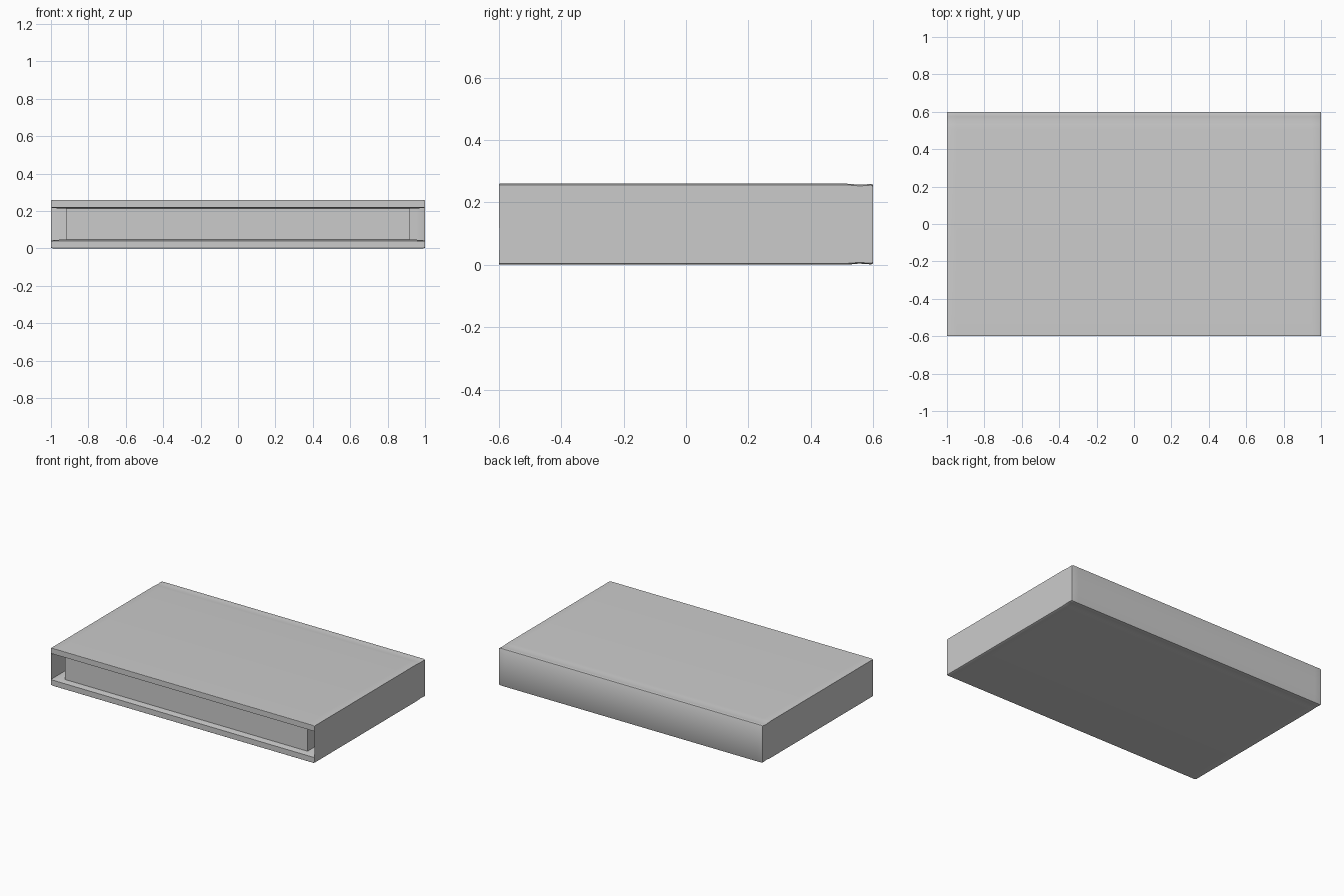
import bpy, bmesh

if "Cube" in bpy.data.objects:
    bpy.data.objects.remove(bpy.data.objects["Cube"])

MID = 0.13  # half the closed book's height


def outline(inset, inner_z, spine_y):
    """C-shaped cover cross-section in (y, z), mirrored about mid height."""
    upper = [
        (spine_y, inner_z), (-0.565, inner_z), (-0.6, 0.22),
        (-0.6, 0.258 - inset), (-0.597, 0.26 - inset),
        (0.51, 0.26 - inset), (0.532, 0.2585 - inset), (0.555, 0.2565 - inset),
        (0.575, 0.2575 - inset), (0.592, 0.259 - inset),
        (0.598, 0.2575 - inset), (0.6 - inset * 0.3, 0.254 - inset),
    ]
    lower = [(y, 2 * MID - z) for y, z in reversed(upper)]
    return upper + lower


def finish(bm, name):
    bmesh.ops.recalc_face_normals(bm, faces=bm.faces)
    mesh = bpy.data.meshes.new(name)
    bm.to_mesh(mesh)
    bm.free()
    ob = bpy.data.objects.new(name, mesh)
    bpy.context.collection.objects.link(ob)
    return ob


# Cover: boards and spine as one lofted C profile, edges eased at both ends
end = outline(0.004, 0.2185, 0.537)
near = outline(0.0, 0.2165, 0.534)
full = outline(0.0, 0.213, 0.53)
stations = [(-1, end), (-0.99, near), (-0.95, full),
            (0.95, full), (0.99, near), (1, end)]
bm = bmesh.new()
rings = [[bm.verts.new((x, y, z)) for y, z in pts] for x, pts in stations]
for a, b in zip(rings, rings[1:]):
    n = len(a)
    for i in range(n):
        j = (i + 1) % n
        bm.faces.new((a[i], a[j], b[j], b[i]))
caps = [bm.faces.new(rings[0]), bm.faces.new(rings[-1])]
bmesh.ops.triangulate(bm, faces=caps)
cover = finish(bm, "cover")

# Page block, seated between the boards and against the spine
bm = bmesh.new()
bmesh.ops.create_cube(bm, size=1)
x, y0, y1, h = 0.92, -0.56, 0.532, 0.17
for v in bm.verts:
    v.co.x *= 2 * x
    v.co.y = y0 if v.co.y < 0 else y1
    v.co.z = MID + v.co.z * h
pages = finish(bm, "page_block")

# Smooth the eased cover edges, keep the corners crisp
bpy.ops.object.select_all(action='DESELECT')
cover.select_set(True)
bpy.context.view_layer.objects.active = cover
bpy.ops.object.shade_smooth_by_angle(angle=0.52)
